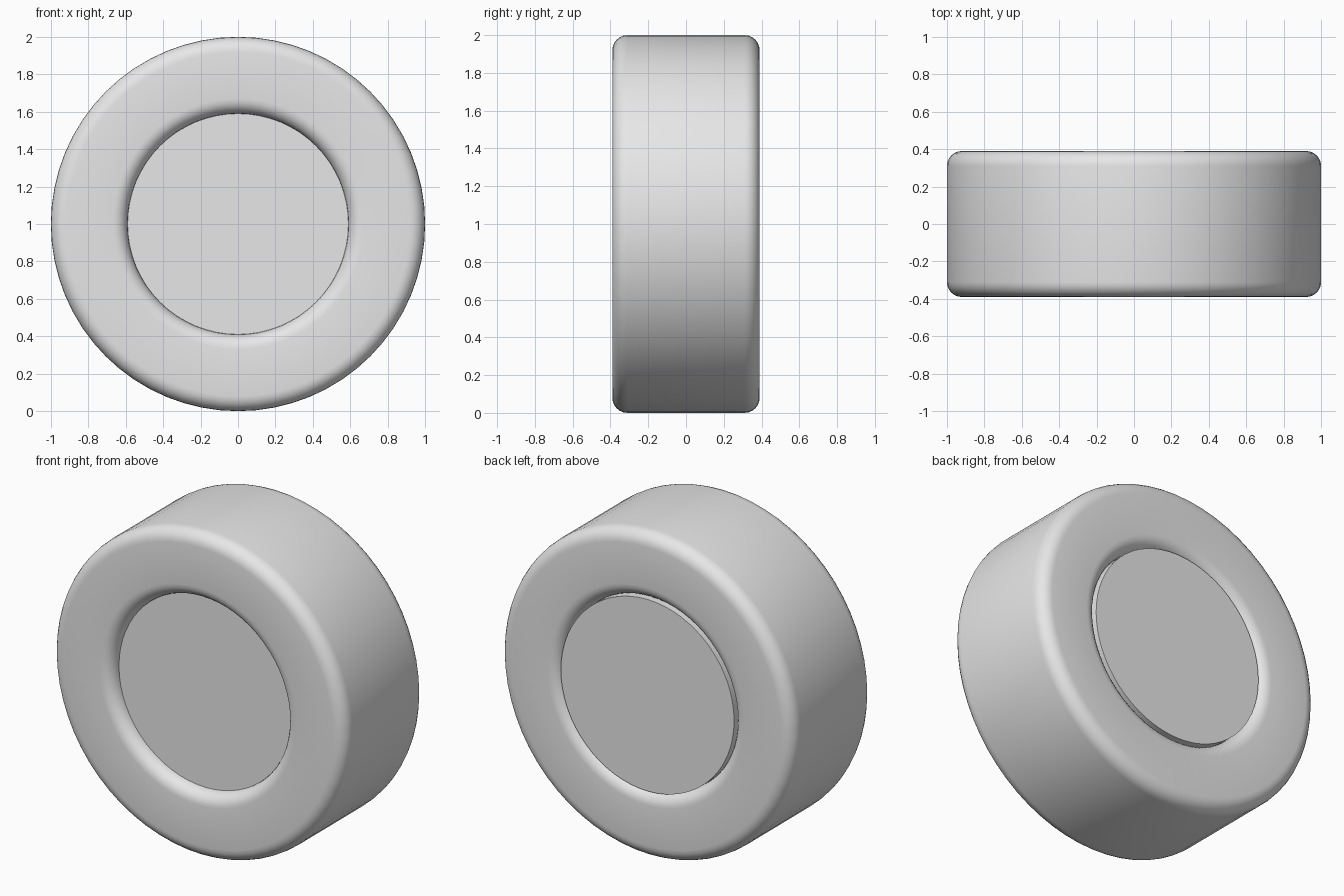
import bpy
import bmesh
from math import sin, cos, pi, radians
from mathutils import Vector

SEGMENTS = 64
OUTER, BORE, HALF_WIDTH, FILLET = 1.0, 0.59, 0.39, 0.08
HUB_FRONT, HUB_BACK = -0.315, 0.375

cube = bpy.data.objects.get("Cube")
if cube:
    bpy.data.objects.remove(cube, do_unlink=True)

grey = bpy.data.materials.new("plain_grey")
grey.use_nodes = True
colour = (0.8, 0.8, 0.8, 1)
grey.diffuse_color = colour
grey.node_tree.nodes["Principled BSDF"].inputs["Base Color"].default_value = colour


def lathe(name, profile, closed):
    """Spin (radius, y) points around the wheel axle."""
    bm = bmesh.new()
    verts = [bm.verts.new((r, y, 0)) for r, y in profile]
    edges = [bm.edges.new(pair) for pair in zip(verts, verts[1:])]
    if closed:
        edges.append(bm.edges.new((verts[-1], verts[0])))
    bmesh.ops.spin(bm, geom=verts + edges, cent=(0, 0, 0), axis=(0, 1, 0),
                   angle=2 * pi, steps=SEGMENTS, use_duplicate=False)
    bmesh.ops.remove_doubles(bm, verts=bm.verts, dist=0.0005)
    bmesh.ops.recalc_face_normals(bm, faces=bm.faces)
    mesh = bpy.data.meshes.new(name)
    bm.to_mesh(mesh)
    bm.free()
    mesh.materials.append(grey)
    obj = bpy.data.objects.new(name, mesh)
    obj.location.z = OUTER
    bpy.context.collection.objects.link(obj)
    bpy.ops.object.select_all(action="DESELECT")
    obj.select_set(True)
    bpy.context.view_layer.objects.active = obj
    bpy.ops.object.shade_smooth_by_angle(angle=radians(35))
    return obj


# Tyre: rectangular section with four rounded corners
middle = Vector(((OUTER + BORE) / 2, 0))
half = Vector(((OUTER - BORE) / 2 - FILLET, HALF_WIDTH - FILLET))
section = []
for corner, (sx, sy) in enumerate([(1, 1), (-1, 1), (-1, -1), (1, -1)]):
    centre = middle + Vector((sx * half.x, sy * half.y))
    for step in range(7):
        a = (corner + step / 6) * pi / 2
        section.append(centre + FILLET * Vector((cos(a), sin(a))))
lathe("tyre", section, True)

# Hub: plain disc filling the bore, set back at the front
lathe("hub", [(0, HUB_FRONT), (BORE, HUB_FRONT), (BORE, HUB_BACK), (0, HUB_BACK)], False)
